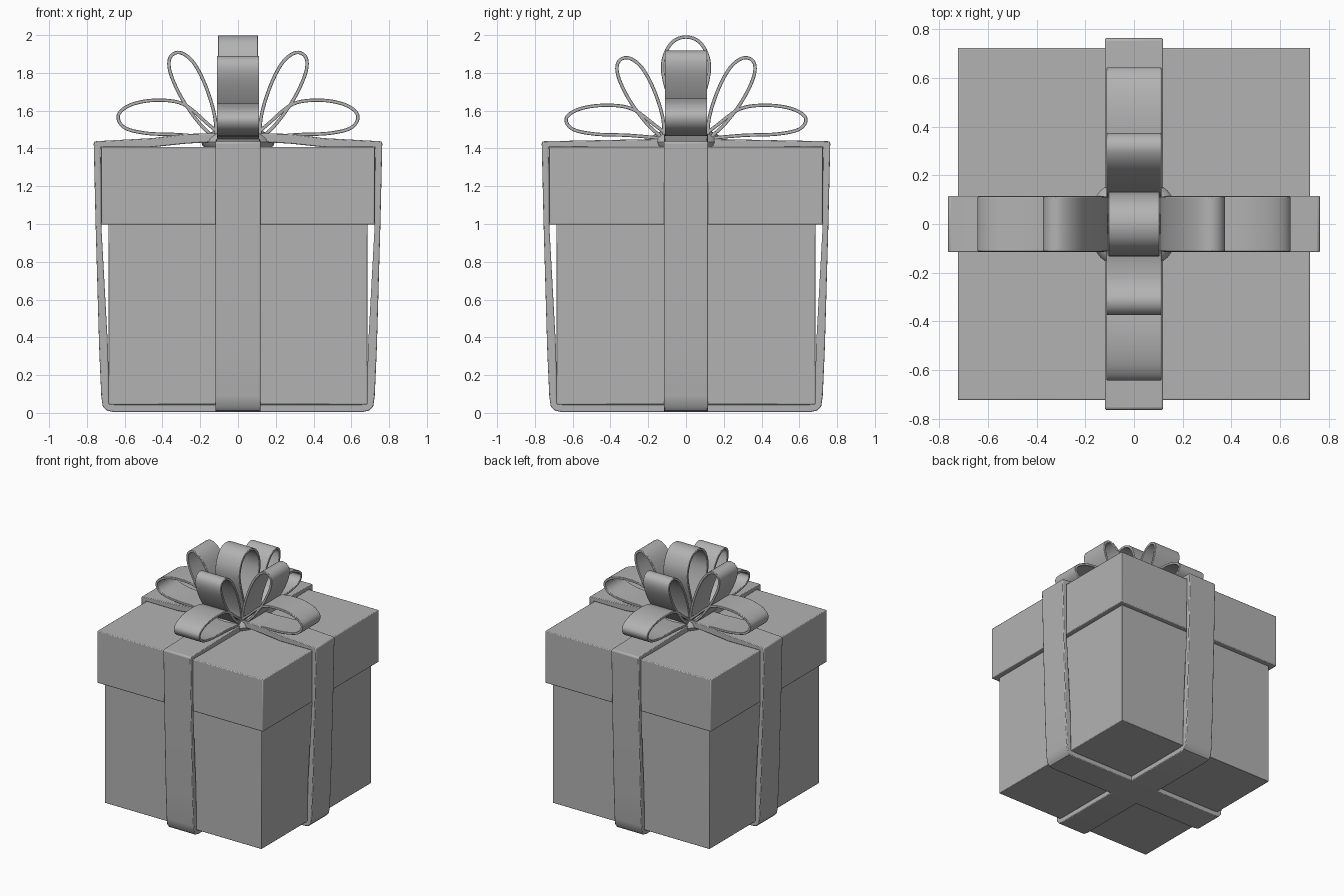
import bpy, bmesh, math
from mathutils import Vector, Matrix

if "Cube" in bpy.data.objects:
    bpy.data.objects.remove(bpy.data.objects["Cube"])

grey = bpy.data.materials.new("ribbon_and_box_grey")
grey.diffuse_color = (0.45, 0.45, 0.45, 1)
grey.use_nodes = True
grey.node_tree.nodes["Principled BSDF"].inputs["Base Color"].default_value = grey.diffuse_color


def finish(name, bm, bevel=0.0, angle=35):
    bmesh.ops.recalc_face_normals(bm, faces=bm.faces)
    me = bpy.data.meshes.new(name)
    bm.to_mesh(me)
    bm.free()
    me.materials.append(grey)
    ob = bpy.data.objects.new(name, me)
    bpy.context.collection.objects.link(ob)
    if bevel:
        m = ob.modifiers.new("Soft edges", "BEVEL")
        m.width, m.segments = bevel, 2
        m.limit_method, m.angle_limit = "ANGLE", math.radians(40)
    bpy.ops.object.select_all(action="DESELECT")
    ob.select_set(True)
    bpy.context.view_layer.objects.active = ob
    bpy.ops.object.shade_smooth_by_angle(angle=math.radians(angle))
    return ob


def box(name, half, z0, z1, bevel):
    bm = bmesh.new()
    bmesh.ops.create_cube(bm, size=1, matrix=Matrix.Translation((0, 0, (z0 + z1) / 2))
                          @ Matrix.Diagonal((2 * half, 2 * half, z1 - z0, 1)))
    return finish(name, bm, bevel)


def band(name, outer, inner, half, turn, closed, bevel=0.0):
    """Sweep the area between two matching (u, z) lines across the ribbon width."""
    bm = bmesh.new()
    rot = Matrix.Rotation(turn, 3, "Z")
    rows = [[bm.verts.new(rot @ Vector((p[0], w, p[1])))
             for p, w in ((o, -half), (o, half), (i, half), (i, -half))]
            for o, i in zip(outer, inner)]
    n = len(rows)
    for k in range(n if closed else n - 1):
        a, b = rows[k], rows[(k + 1) % n]
        for j in range(4):
            bm.faces.new((a[j], a[(j + 1) % 4], b[(j + 1) % 4], b[j]))
    if not closed:
        bm.faces.new(rows[0])
        bm.faces.new(rows[-1])
    return finish(name, bm, bevel)


def smooth_line(pts, steps=6):
    """Catmull-Rom curve through 2D points."""
    p = [Vector(q) for q in pts]
    p = [2 * p[0] - p[1]] + p + [2 * p[-1] - p[-2]]
    out = []
    for a, b, c, d in zip(p, p[1:], p[2:], p[3:]):
        for s in range(steps):
            t = s / steps
            out.append(0.5 * (2 * b + (c - a) * t + (2 * a - 5 * b + 4 * c - d) * t * t
                              + (3 * b - a - 3 * c + d) * t ** 3))
    return out + [p[-2]]


def bow_loop(name, pts, turn, half=0.112, thick=0.018):
    line = smooth_line(pts)
    outer, inner = [], []
    for k, q in enumerate(line):
        d = (line[min(k + 1, len(line) - 1)] - line[max(k - 1, 0)]).normalized()
        n = Vector((-d.y, d.x)) * thick / 2
        outer.append(q + n)
        inner.append(q - n)
    return band(name, outer, inner, half, turn, False, 0.003)


# Box and overhanging lid
box("box_body", 0.685, 0.045, 1.1, 0.004)
box("box_lid", 0.724, 0.997, 1.408, 0.006)

# Two wrapping ribbons; the sideways one arches over the other on top
def wrap(name, turn, half, top_out, top_in):
    out = [(0.66, 0.005), (0.695, 0.012), (0.716, 0.035), (0.724, 0.09), (0.735, 0.34),
           (0.754, 1.0), (0.764, 1.43), (0.757, 1.438)]
    inn = [(0.64, 0.045), (0.665, 0.047), (0.684, 0.05), (0.684, 0.09), (0.688, 0.34),
           (0.724, 1.0), (0.727, 1.405), (0.72, 1.409)]
    out, inn = out + top_out, inn + top_in
    mirror = lambda l: l + [(-u, z) for u, z in reversed(l)]
    return band(name, mirror(out), mirror(inn), half, turn, True, 0.008)

wrap("ribbon_sideways", 0, 0.116, [(0.45, 1.455), (0.28, 1.477), (0.12, 1.48)],
     [(0.45, 1.407), (0.28, 1.425), (0.12, 1.435)])
wrap("ribbon_front_to_back", math.pi / 2, 0.119, [(0.45, 1.444), (0.15, 1.45)],
     [(0.45, 1.405), (0.15, 1.405)])

# Bow: a low and a high loop on each of the four sides
low = [(0.08, 1.46), (0.16, 1.53), (0.29, 1.635), (0.44, 1.655), (0.57, 1.63), (0.634, 1.575),
       (0.60, 1.51), (0.48, 1.48), (0.30, 1.472), (0.08, 1.45)]
high = [(0.115, 1.45), (0.125, 1.58), (0.175, 1.74), (0.24, 1.86), (0.31, 1.908), (0.36, 1.88),
        (0.358, 1.80), (0.30, 1.67), (0.21, 1.54), (0.12, 1.45)]
for k, side in enumerate(("right", "back", "left", "front")):
    drop = 0.94 if k % 2 else 1.0
    fit = lambda l, f: [(u, 1.45 + (z - 1.45) * f) for u, z in l]
    bow_loop("bow_low_loop_" + side, fit(low, 0.87 if k % 2 else 1.0), k * math.pi / 2)
    bow_loop("bow_high_loop_" + side, fit(high, drop), k * math.pi / 2)

# Upright loop in the middle of the bow
half_loop = [(0.02, 1.45), (0.06, 1.58), (0.115, 1.76), (0.12, 1.87), (0.075, 1.96)]
bow_loop("bow_centre_loop", [(-u, z) for u, z in half_loop] + [(0, 1.99)] + half_loop[::-1],
         math.pi / 2, 0.105)

# Knot under the loops
bm = bmesh.new()
bmesh.ops.create_uvsphere(bm, u_segments=24, v_segments=12, radius=1,
                          matrix=Matrix.Translation((0, 0, 1.435)) @ Matrix.Diagonal((0.195, 0.195, 0.075, 1)))
finish("bow_knot", bm)
